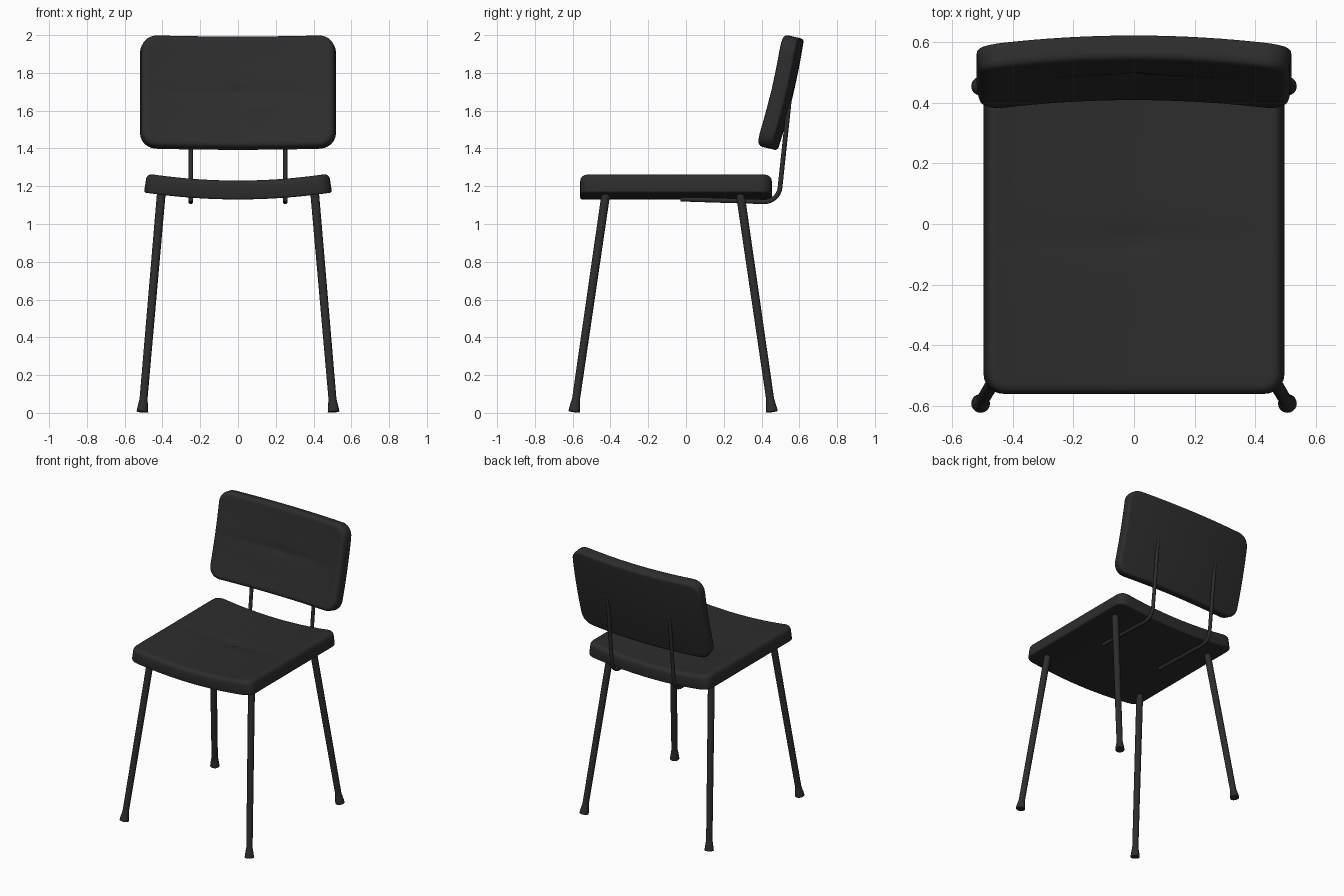
import bpy, bmesh, math
from mathutils import Vector

if "Cube" in bpy.data.objects:
    bpy.data.objects.remove(bpy.data.objects["Cube"])

black = bpy.data.materials.new("charcoal black")
black.diffuse_color = (0.026, 0.026, 0.026, 1)
black.use_nodes = True
black.node_tree.nodes["Principled BSDF"].inputs["Base Color"].default_value = black.diffuse_color


def finish(ob, angle=40):
    if not ob.data.materials:
        ob.data.materials.append(black)
    bpy.ops.object.select_all(action='DESELECT')
    ob.select_set(True)
    bpy.context.view_layer.objects.active = ob
    bpy.ops.object.shade_smooth_by_angle(angle=math.radians(angle))


def from_bmesh(name, bm):
    bmesh.ops.recalc_face_normals(bm, faces=bm.faces)
    me = bpy.data.meshes.new(name)
    bm.to_mesh(me)
    bm.free()
    ob = bpy.data.objects.new(name, me)
    bpy.context.collection.objects.link(ob)
    finish(ob)
    return ob


def samples(h, R):
    # grid lines from -h to h, dense near the rolled edge
    edge = [R * t for t in (0, .03, .1, .2, .33, .5, .75, 1)]
    n = 24
    inner = [-(h - R) + 2 * (h - R) * i / n for i in range(1, n)]
    return [-h + e for e in edge] + inner + [h - e for e in reversed(edge)]


def cushion(name, hx, hy, half, R, roll_top, roll_bottom, place):
    """Rounded slab, tufted on its upper side; place(u, v, w) bends it into position."""
    bm = bmesh.new()
    us, vs = samples(hx, R), samples(hy, R)

    def roll(d, r):
        return r - math.sqrt(max(0, r * r - (r - d) ** 2)) if d < r else 0

    sheets = []
    for side in (1, -1):
        rows = []
        for v0 in vs:
            row = []
            for u0 in us:
                cu = max(-hx + R, min(hx - R, u0))
                cv = max(-hy + R, min(hy - R, v0))
                du, dv = u0 - cu, v0 - cv
                m, l = max(abs(du), abs(dv)), math.hypot(du, dv)
                k = m / l if l > 1e-9 else 1
                u, v, d = cu + du * k, cv + dv * k, R - m
                w = side * (half - roll(d, roll_top if side > 0 else roll_bottom))
                if side > 0:  # cross-shaped tuft
                    fu, fv = 1 - (u / hx) ** 2, 1 - (v / hy) ** 2
                    w -= .009 * math.exp(-abs(v) / .035) * fu
                    w -= .004 * math.exp(-abs(u) / .03) * fv
                    w -= .008 * math.exp(-math.hypot(u, v) / .03)
                row.append(bm.verts.new(place(u, v, w)))
            rows.append(row)
        for a, b in zip(rows, rows[1:]):
            for i in range(len(us) - 1):
                bm.faces.new((a[i], a[i + 1], b[i + 1], b[i]))
        sheets.append(rows[0][:-1] + [r[-1] for r in rows[:-1]]
                      + rows[-1][:0:-1] + [r[0] for r in rows[:0:-1]])
    top, bot = sheets
    for i in range(len(top)):
        j = (i + 1) % len(top)
        bm.faces.new((top[i], top[j], bot[j], bot[i]))
    return from_bmesh(name, bm)


# seat: dished across its width
def place_seat(u, v, w):
    rise = .037 * (u / .49) ** 2
    slope = 2 * .037 * u / .49 ** 2
    return (u - w * slope, v - .053, 1.18 + rise + w)


cushion("seat", .49, .507, .05, .065, .03, .01, place_seat)

# backrest: leaning back, wrapping forward at the sides
TILT = math.radians(13.3)


def place_back(u, v, w):
    q = w + .036 * (u / .515) ** 2 - .012 * (1 - (v / .3) ** 2)
    x = u - w * 2 * .036 * u / .515 ** 2
    return (x, .513 + v * math.sin(TILT) - q * math.cos(TILT),
            1.694 + v * math.cos(TILT) + q * math.sin(TILT))


cushion("backrest", .515, .303, .043, .085, .028, .015, place_back)


# tapered round bar between two points
def bar(name, a, b, ra, rb):
    a, b = Vector(a), Vector(b)
    bm = bmesh.new()
    bmesh.ops.create_cone(bm, cap_ends=True, segments=24, radius1=ra, radius2=rb,
                          depth=(b - a).length)
    rot = (b - a).to_track_quat('Z', 'Y')
    for v in bm.verts:
        v.co = rot @ v.co + (a + b) / 2
    return from_bmesh(name, bm)


# legs with flared feet
for label, y0, y1 in (("front", -.592, -.422), ("back", .455, .285)):
    for side, s in (("left", -1), ("right", 1)):
        foot, top = Vector((s * .506, y0, .006)), Vector((s * .405, y1, 1.175))
        d = (top - foot).normalized()
        bar(f"{label}_leg_{side}", foot + d * .02, top, .021, .023)
        bar(f"{label}_foot_{side}", foot, foot + d * .02, .031, .029)
        bar(f"{label}_foot_cone_{side}", foot + d * .02, foot + d * .075, .029, .02)

# bent rods carrying the backrest
for side, s in (("left", -1), ("right", 1)):
    path = [(-.03, 1.132), (.15, 1.126), (.41, 1.118)]
    for i in range(1, 9):  # elbow
        t = math.radians(-90 + 84 * i / 8)
        path.append((.415 + .083 * math.cos(t), 1.201 + .083 * math.sin(t)))
    path += [(.541, 1.6), (.562, 1.80)]
    cu = bpy.data.curves.new("rod", 'CURVE')
    cu.dimensions = '3D'
    cu.bevel_depth = .0125
    cu.bevel_resolution = 4
    cu.use_fill_caps = True
    sp = cu.splines.new('POLY')
    sp.points.add(len(path) - 1)
    for p, (y, z) in zip(sp.points, path):
        p.co = (s * .25, y, z, 1)
    ob = bpy.data.objects.new(f"back_rod_{side}", cu)
    bpy.context.collection.objects.link(ob)
    bpy.ops.object.select_all(action='DESELECT')
    ob.select_set(True)
    bpy.context.view_layer.objects.active = ob
    bpy.ops.object.convert(target='MESH')
    finish(bpy.context.view_layer.objects.active)
